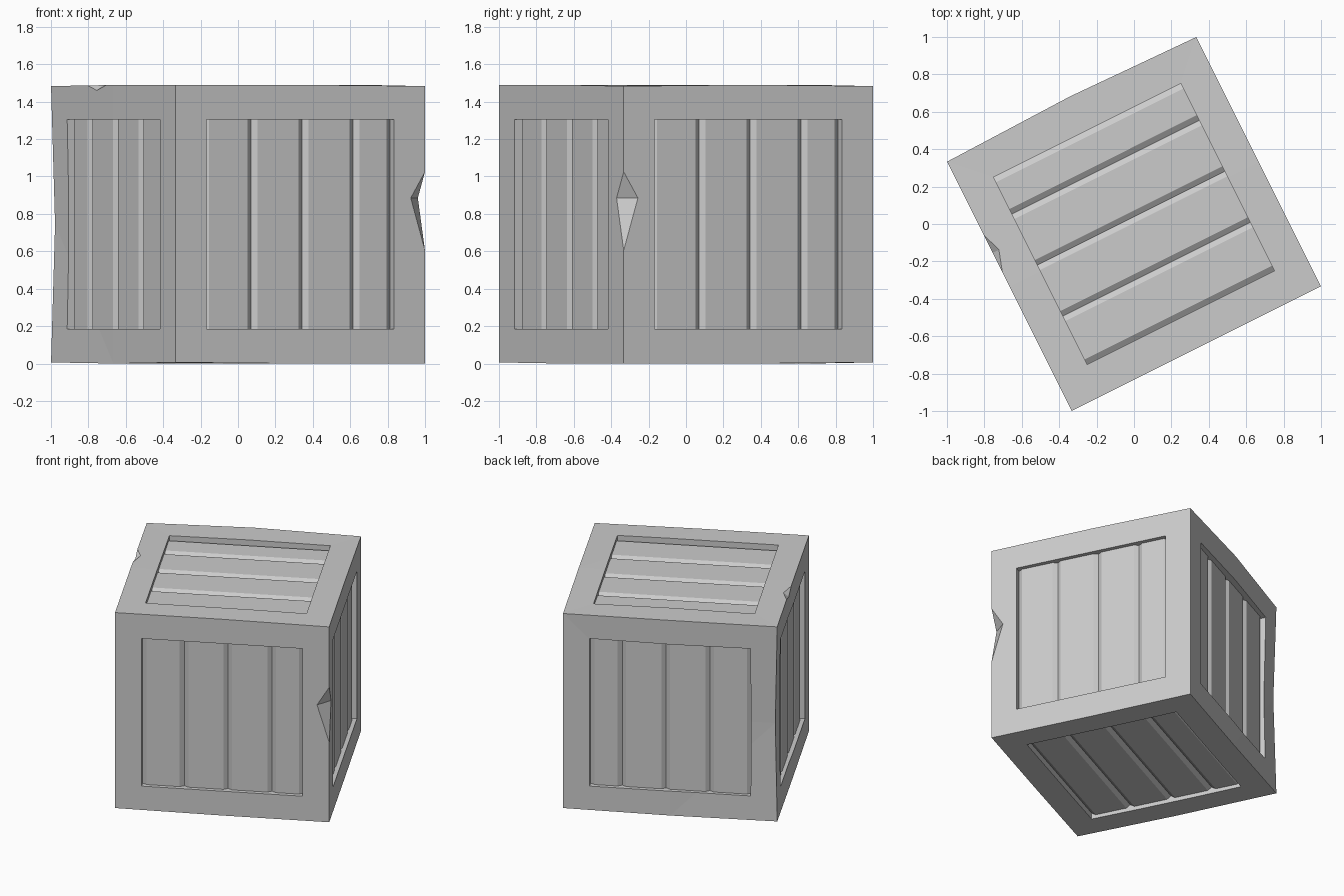
import bpy, bmesh, math
from mathutils import Vector, Matrix

if "Cube" in bpy.data.objects:
    bpy.data.objects.remove(bpy.data.objects["Cube"])

H = 0.745            # half size of the crate
R = 0.56             # half size of each recessed panel
PLANK, GROOVE = 0.03, 0.05   # depths of plank faces and groove bottoms
TURN = math.radians(26.57)


def mesh_object(name, bm):
    bmesh.ops.recalc_face_normals(bm, faces=bm.faces[:])
    me = bpy.data.meshes.new(name)
    bm.to_mesh(me)
    bm.free()
    ob = bpy.data.objects.new(name, me)
    bpy.context.collection.objects.link(ob)
    return ob


# Crate body: a cube cut into a coarse grid, with a few worn bumps
bm = bmesh.new()
bmesh.ops.create_cube(bm, size=2 * H)
bmesh.ops.subdivide_edges(bm, edges=bm.edges[:], cuts=1, use_grid_fill=True)


def nudge(spot, shift):
    v = min(bm.verts, key=lambda p: (p.co - Vector(spot)).length)
    v.co += Vector(shift)


nudge((-H, H, 0), (0.016, -0.016, 0))      # pinched upright edge
nudge((0, H, H), (0, 0.018, 0))            # bowed rear top edge
for sx, sy in ((-1, 1), (1, -1), (1, 1)):  # slightly worn top corners
    nudge((sx * H, sy * H, H), (0, 0, -0.007))
for sx, sy in ((-1, 1), (-1, -1), (1, 1)):
    nudge((sx * H, sy * H, -H), (0, 0, 0.006))
bmesh.ops.triangulate(bm, faces=bm.faces[:])
crate = mesh_object("crate", bm)

# Panel cutter: planked profile, extruded across each of the six sides
profile = [(-R, 0.1), (-R, -GROOVE), (-R + 0.03, -PLANK)]
for g in (-0.27, 0.035, 0.34):
    profile += [(g - 0.03, -PLANK), (g, -GROOVE), (g + 0.03, -PLANK)]
profile += [(R - 0.03, -PLANK), (R, -GROOVE), (R, 0.1)]

X, Y, Z = Vector((1, 0, 0)), Vector((0, 1, 0)), Vector((0, 0, 1))
bm = bmesh.new()
for across, along, out in ((Y, X, Z), (Y, Z, X), (X, Z, Y)):
    for side in (-1, 1):
        ring = [bm.verts.new(across * s - along * R + out * side * (H + n))
                for s, n in profile]
        face = bm.faces.new(ring)
        ext = bmesh.ops.extrude_face_region(bm, geom=[face], use_keep_orig=True)
        moved = [e for e in ext["geom"] if isinstance(e, bmesh.types.BMVert)]
        bmesh.ops.translate(bm, verts=moved, vec=along * 2 * R)
cutters = [mesh_object("panel_cutter", bm)]


# Chip cutters: stretched octahedrons sitting on the edges
def chip(centre, size, drop=1.0):
    bm = bmesh.new()
    bmesh.ops.create_uvsphere(bm, u_segments=4, v_segments=2, radius=1)
    for v in bm.verts:
        v.co = Vector([a * b for a, b in zip(v.co, size)])
        if v.co.z < 0:
            v.co.z *= drop
        v.co += Vector(centre)
    cutters.append(mesh_object("chip_cutter", bm))


chip((H, -H, 0.14), (0.085, 0.085, 0.14), 2.0)
chip((-H, 0.2, H), (0.04, 0.12, 0.03))

# Carve everything out of the body
for c in cutters:
    mod = crate.modifiers.new("carve", 'BOOLEAN')
    mod.operation = 'DIFFERENCE'
    mod.solver = 'EXACT'
    mod.object = c
    c.hide_render = True
bpy.context.view_layer.objects.active = crate
for mod in list(crate.modifiers):
    bpy.ops.object.modifier_apply(modifier=mod.name)
for c in cutters:
    bpy.data.objects.remove(c)

# Turn the crate and stand it on the floor
crate.data.transform(Matrix.Translation((0, 0, H)) @ Matrix.Rotation(TURN, 4, 'Z'))
